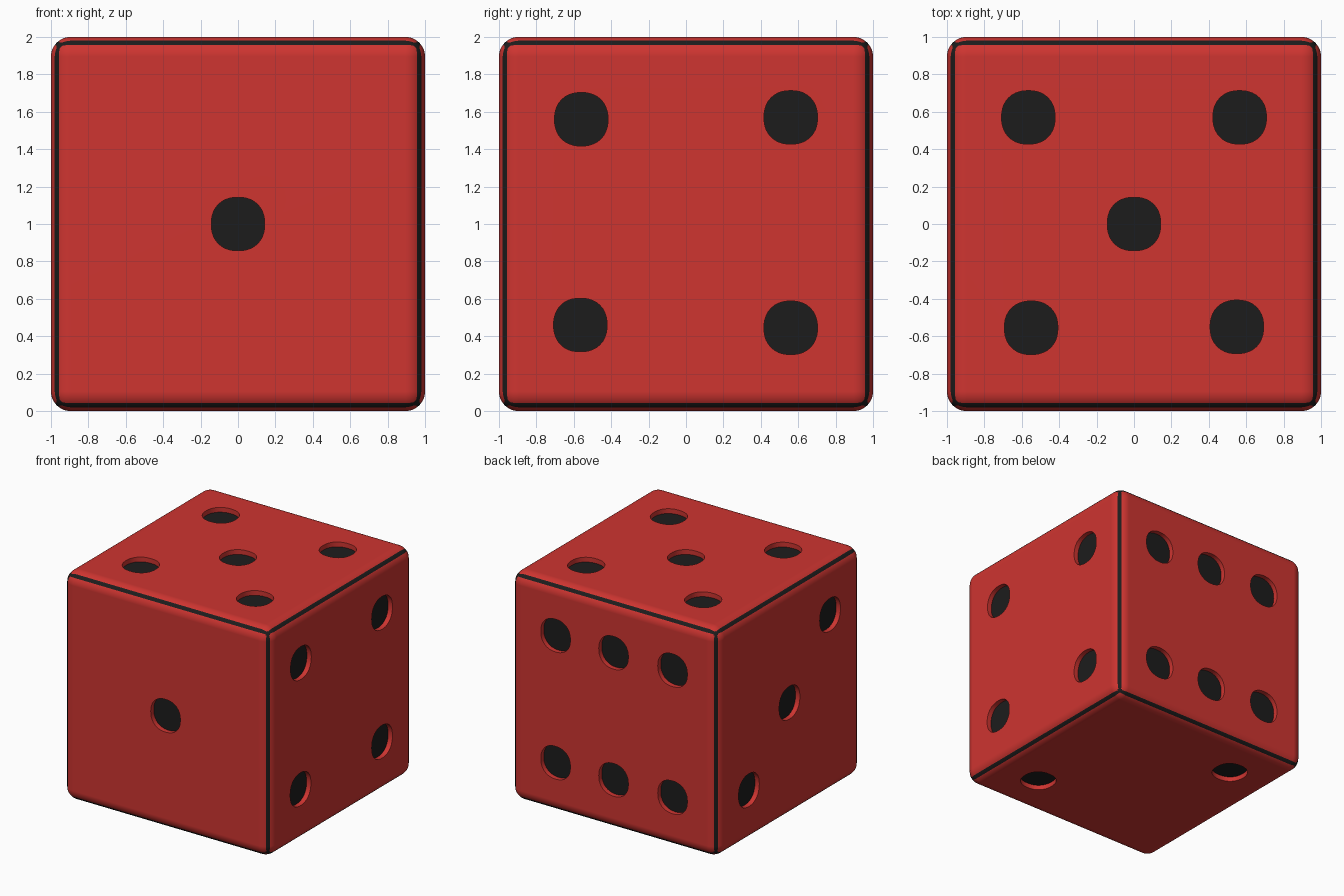
import bpy, bmesh, math
from mathutils import Vector

if "Cube" in bpy.data.objects:
    bpy.data.objects.remove(bpy.data.objects["Cube"])

RADIUS, DEPTH, ROUND, SEGS = 0.143, 0.042, 0.105, 15
CENTRE = Vector((0, 0, 1))


def material(name, color):
    m = bpy.data.materials.new(name)
    m.diffuse_color = color
    m.use_nodes = True
    m.node_tree.nodes["Principled BSDF"].inputs["Base Color"].default_value = m.diffuse_color
    return m


MATS = [material("red", (0.62, 0.035, 0.03, 1)), material("black", (0.012, 0.012, 0.012, 1))]


def make_object(name, bm):
    bmesh.ops.recalc_face_normals(bm, faces=bm.faces)
    me = bpy.data.meshes.new(name)
    bm.to_mesh(me)
    bm.free()
    for m in MATS:
        me.materials.append(m)
    ob = bpy.data.objects.new(name, me)
    bpy.context.collection.objects.link(ob)
    return ob


# Die body: rounded cube with a black line along the middle of each rounded edge
bm = bmesh.new()
bmesh.ops.create_cube(bm, size=2)
bmesh.ops.bevel(bm, geom=bm.edges[:], offset=ROUND, segments=SEGS, profile=0.5,
                affect='EDGES')
bm.normal_update()
for f in bm.faces:
    n = sorted(abs(c) for c in f.normal)
    if n[2] - n[1] < 0.2 and n[1] > 0.3:
        f.material_index = 1
bmesh.ops.translate(bm, verts=bm.verts, vec=CENTRE)
body = make_object("die_body", bm)

# Pips: (outward normal, right axis, up axis, positions on the face)
X, Y, Z = Vector((1, 0, 0)), Vector((0, 1, 0)), Vector((0, 0, 1))
FACES = [
    (-Y, X, Z, [(0, 0)]),
    (X, Y, Z, [(-0.56, 0.56), (0.56, 0.57), (-0.565, -0.54), (0.56, -0.555)]),
    (Z, X, Y, [(-0.565, 0.57), (0.565, 0.57), (0, 0), (-0.55, -0.555), (0.55, -0.55)]),
    (Y, X, Z, [(x, z) for x in (-0.57, 0, 0.56) for z in (-0.56, 0.55)]),
    (-X, Y, Z, [(0.56, -0.55), (0, 0), (-0.56, 0.555)]),
    (-Z, X, Y, [(0.56, -0.57), (-0.57, 0.56)]),
]


def soft_circle(t, power=2.25):
    c, s = math.cos(t), math.sin(t)
    k = RADIUS / (abs(c) ** power + abs(s) ** power) ** (1 / power)
    return c * k, s * k


# Pip cutter: shallow round plugs whose inner caps are black
bm = bmesh.new()
for n, u, v, spots in FACES:
    for a, b in spots:
        rings = []
        for h in (1 - DEPTH, 1.1):
            ring = []
            for i in range(40):
                p, q = soft_circle(2 * math.pi * i / 40)
                ring.append(bm.verts.new(CENTRE + n * h + u * (a + p) + v * (b + q)))
            rings.append(ring)
        low, high = rings
        bm.faces.new(low).material_index = 1
        bm.faces.new(high)
        for i in range(40):
            j = (i + 1) % 40
            bm.faces.new((low[i], low[j], high[j], high[i]))
cutter = make_object("pip_cutter", bm)

# Carve the pips, then remove the cutter
bpy.context.view_layer.objects.active = body
body.select_set(True)
cutter.select_set(False)
mod = body.modifiers.new("pips", 'BOOLEAN')
mod.operation, mod.object, mod.solver = 'DIFFERENCE', cutter, 'EXACT'
bpy.ops.object.modifier_apply(modifier=mod.name)
bpy.data.objects.remove(cutter)

# Smooth rounding with crisp pip rims and flat faces
bpy.ops.object.shade_smooth_by_angle(angle=math.radians(35))
weighted = body.modifiers.new("flat_faces", 'WEIGHTED_NORMAL')
weighted.keep_sharp = True
